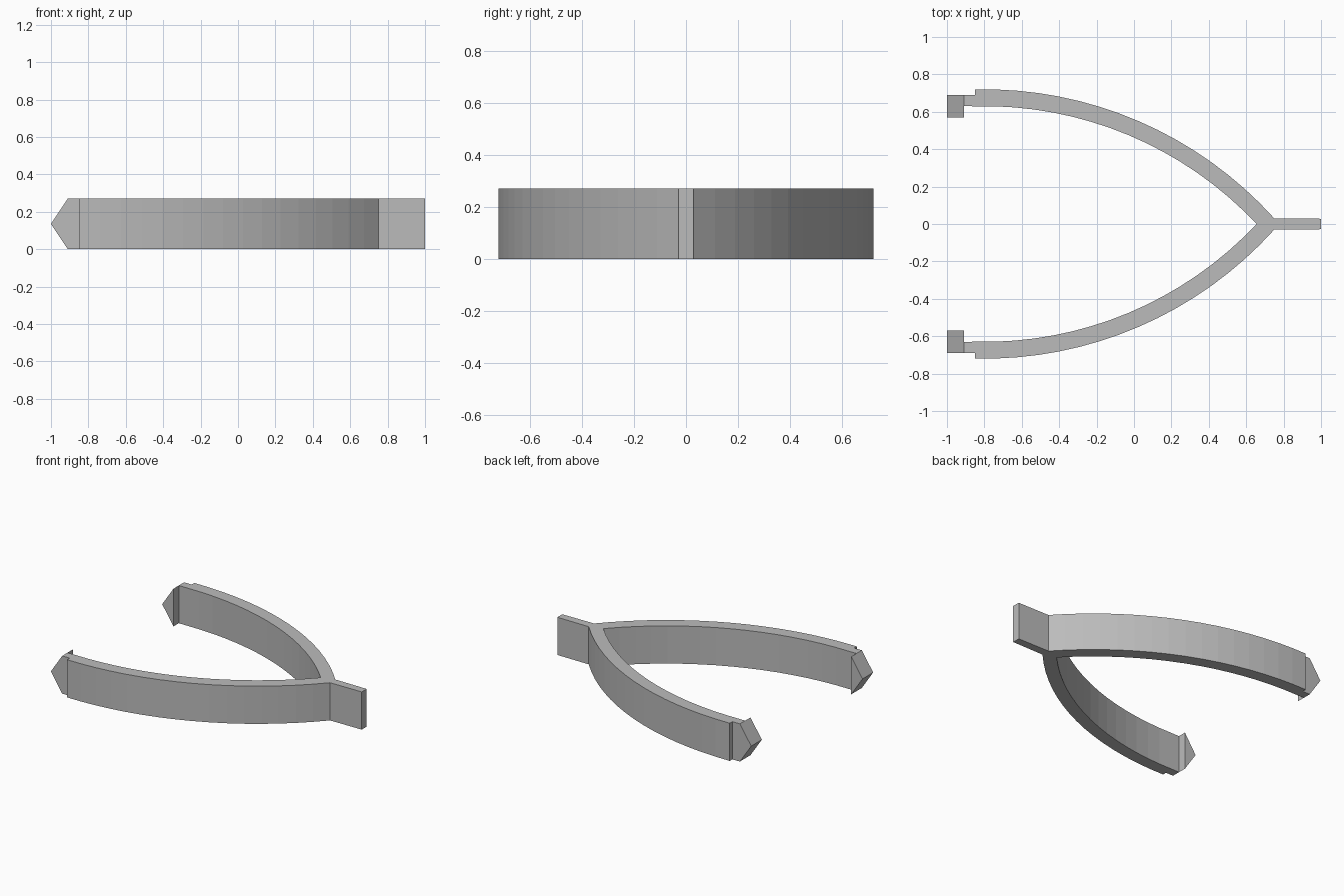
import bpy, bmesh, math

cube = bpy.data.objects.get("Cube")
if cube:
    bpy.data.objects.remove(cube)

HEIGHT = 0.27
CX, CY = -0.8, -1.366        # centre of the arm curve
R_OUT, R_IN = 2.086, 1.996
SEGMENTS = 16

grey = bpy.data.materials.new("plain grey")
grey.use_nodes = True
colour = (0.5, 0.5, 0.5, 1)
grey.diffuse_color = colour
grey.node_tree.nodes["Principled BSDF"].inputs["Base Color"].default_value = colour


def extrude(name, points, offset):
    """Closed profile swept along an offset into a flat-shaded solid."""
    bm = bmesh.new()
    face = bm.faces.new([bm.verts.new(p) for p in points])
    swept = bmesh.ops.extrude_face_region(bm, geom=[face])["geom"]
    verts = [v for v in swept if isinstance(v, bmesh.types.BMVert)]
    bmesh.ops.translate(bm, verts=verts, vec=offset)
    bmesh.ops.recalc_face_normals(bm, faces=bm.faces)
    mesh = bpy.data.meshes.new(name)
    bm.to_mesh(mesh)
    bm.free()
    mesh.materials.append(grey)
    obj = bpy.data.objects.new(name, mesh)
    bpy.context.collection.objects.link(obj)
    return obj


def arc(radius, x_end):
    """Points along the arm curve, from the open end to the fork."""
    start = math.asin((-0.85 - CX) / radius)
    end = math.asin((x_end - CX) / radius)
    for i in range(SEGMENTS + 1):
        a = start + (end - start) * i / SEGMENTS
        yield CX + radius * math.sin(a), CY + radius * math.cos(a)


# Forked body: two bowed arms meeting in a handle
outer = [(-0.91, 0.69), (-0.85, 0.69)] + list(arc(R_OUT, 0.75)) + [(1, 0.028)]
inner = list(arc(R_IN, 0.655))[:-1]
inner = [(0.655, 0)] + inner[::-1] + [(-0.91, 0.63)]
outline = outer + [(x, -y) for x, y in reversed(outer)]
outline += [(x, -y) for x, y in reversed(inner)] + inner[1:]
extrude("forked_body", [(x, y, 0) for x, y in outline], (0, 0, HEIGHT))

# Wedge tips at the arm ends, pointing away from the handle
for side, name in ((1, "back_tip"), (-1, "front_tip")):
    wedge = [(-0.91, 0), (-0.91, HEIGHT), (-1, HEIGHT / 2)]
    extrude(name, [(x, side * 0.57, z) for x, z in wedge], (0, side * 0.12, 0))
